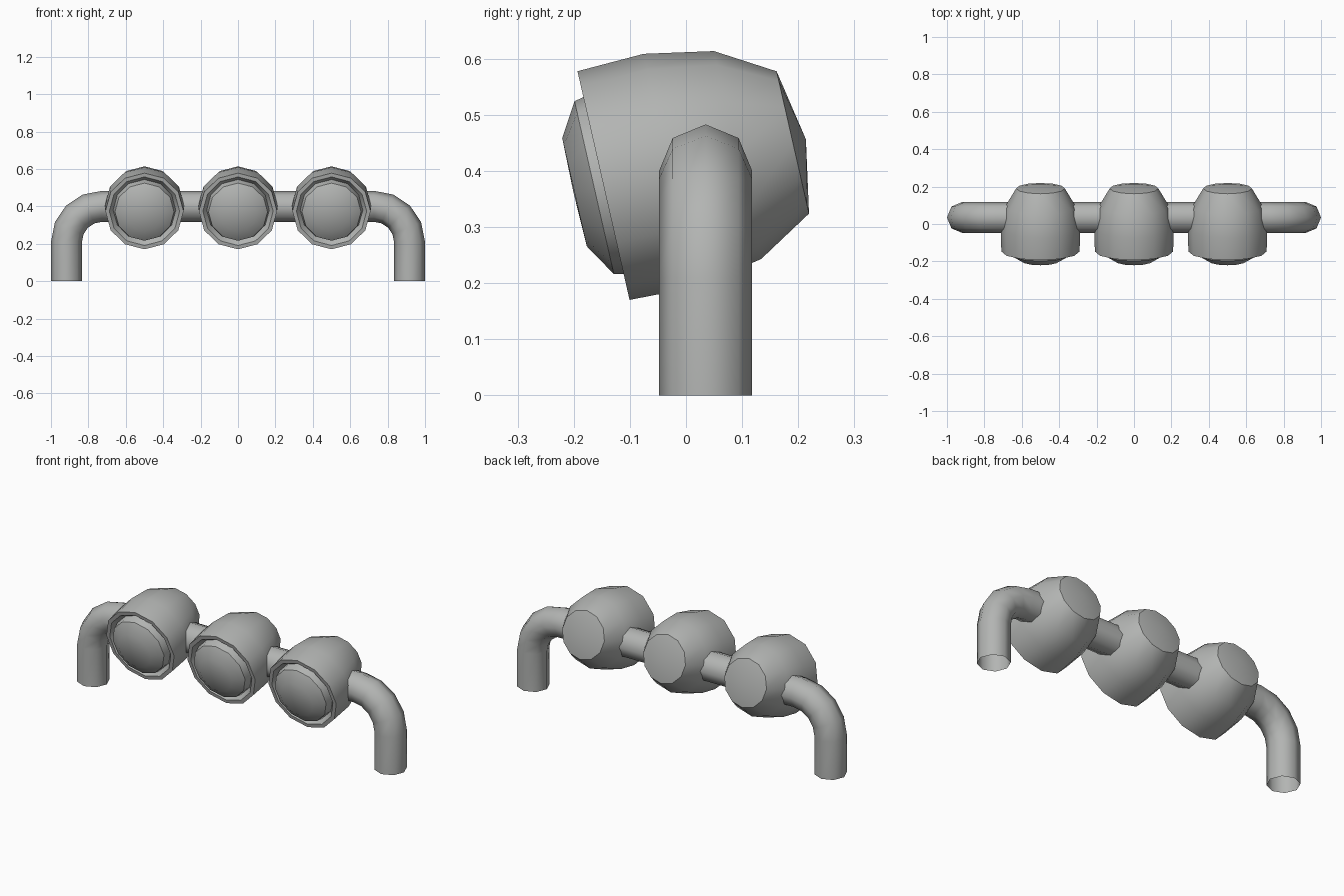
import bpy, bmesh, math
from mathutils import Vector

if "Cube" in bpy.data.objects:
    bpy.data.objects.remove(bpy.data.objects["Cube"])

grey = bpy.data.materials.new("metal_grey")
grey.diffuse_color = (0.45, 0.46, 0.45, 1)
grey.use_nodes = True
grey.node_tree.nodes["Principled BSDF"].inputs["Base Color"].default_value = grey.diffuse_color


def add_object(name, rings, closed_ends, smooth_angle):
    """Skin rings of points into one smooth-shaded object."""
    bm = bmesh.new()
    loops = [[bm.verts.new(p) for p in ring] for ring in rings]
    n = len(rings[0])
    for a, b in zip(loops, loops[1:]):
        for i in range(n):
            j = (i + 1) % n
            bm.faces.new((a[i], a[j], b[j], b[i]))
    if closed_ends:
        bmesh.ops.remove_doubles(bm, verts=bm.verts, dist=0.0001)
    bmesh.ops.recalc_face_normals(bm, faces=bm.faces)
    mesh = bpy.data.meshes.new(name)
    bm.to_mesh(mesh)
    bm.free()
    mesh.materials.append(grey)
    ob = bpy.data.objects.new(name, mesh)
    bpy.context.collection.objects.link(ob)
    bpy.ops.object.select_all(action='DESELECT')
    ob.select_set(True)
    bpy.context.view_layer.objects.active = ob
    bpy.ops.object.shade_smooth_by_angle(angle=math.radians(smooth_angle))
    return ob


# Lamp axis points back and slightly up, so the lamps face forward and down
AXIS = Vector((0, 0.975, 0.222)).normalized()
SIDE = Vector((1, 0, 0))
UP = SIDE.cross(AXIS)


def lathe(name, centre, profile, sides=12):
    """Revolve (distance along axis, radius) points about the lamp axis."""
    rings = []
    for t, r in profile:
        rings.append([centre + AXIS * t
                      + (SIDE * math.cos(k * math.tau / sides)
                         + UP * math.sin(k * math.tau / sides)) * r
                      for k in range(sides)])
    return add_object(name, rings, True, 45)


HOUSING = [(0.03, 0), (0.03, 0.165), (0, 0.188), (0, 0.209), (0.122, 0.213),
           (0.245, 0.19), (0.346, 0.13), (0.37, 0)]
LENS = [(0.029, 0), (0.029, 0.168), (-0.017, 0.158), (-0.053, 0.099), (-0.055, 0)]

# Three lamps
for label, x in (("left", -0.5), ("middle", 0), ("right", 0.5)):
    centre = Vector((x, -0.147, 0.374))
    lathe("lamp_housing_" + label, centre, HOUSING)
    lathe("lamp_lens_" + label, centre, LENS)

# Support bar: one octagonal tube, bent down to a leg at each end
R, BEND, LEG_X, BAR_Z, BAR_Y = 0.083, 0.19, 0.917, 0.40, 0.035
half = [(LEG_X, 0.0, 0.0)]
for k in range(5):
    a = k * math.pi / 8
    half.append((LEG_X - BEND + BEND * math.cos(a),
                 BAR_Z - BEND + BEND * math.sin(a), a))
path = half + [(-x, z, math.pi - a) for x, z, a in reversed(half)]
rings = []
for x, z, a in path:
    out = Vector((math.cos(a), 0, math.sin(a)))
    rings.append([Vector((x, BAR_Y, z)) + out * (R * math.cos(k * math.tau / 8))
                  + Vector((0, R * math.sin(k * math.tau / 8), 0))
                  for k in range(8)])
add_object("support_bar", rings, False, 60)
